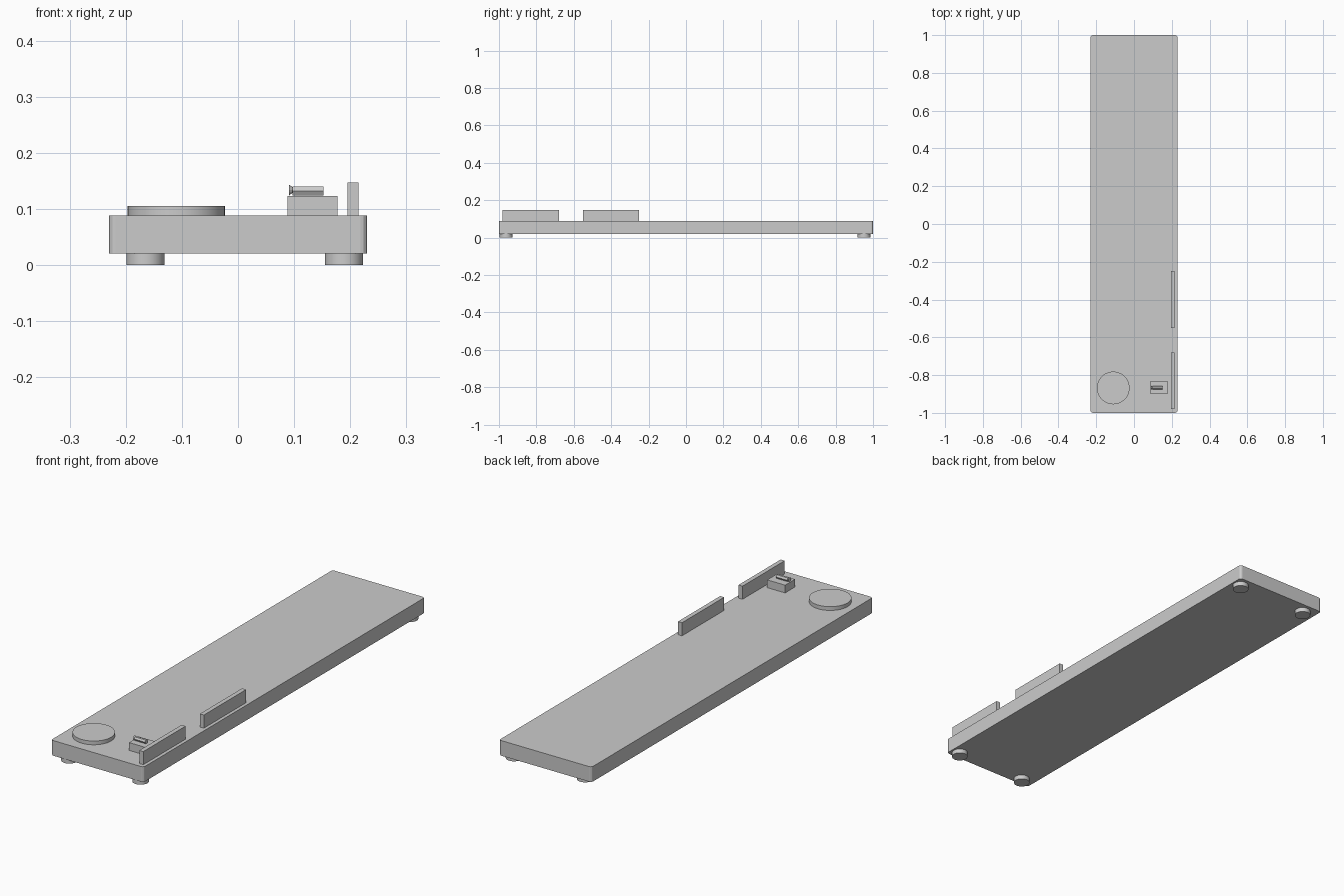
import bpy, bmesh, math
from mathutils import Matrix

if "Cube" in bpy.data.objects:
    bpy.data.objects.remove(bpy.data.objects["Cube"])


def finish(name, bm, smooth=False):
    bmesh.ops.recalc_face_normals(bm, faces=bm.faces)
    mesh = bpy.data.meshes.new(name)
    bm.to_mesh(mesh)
    bm.free()
    ob = bpy.data.objects.new(name, mesh)
    bpy.context.collection.objects.link(ob)
    if smooth:
        bpy.ops.object.select_all(action='DESELECT')
        ob.select_set(True)
        bpy.context.view_layer.objects.active = ob
        bpy.ops.object.shade_smooth_by_angle(angle=math.radians(35))
    return ob


def box(name, x0, x1, y0, y1, z0, z1, corner=0.0):
    bm = bmesh.new()
    m = Matrix.Translation(((x0 + x1) / 2, (y0 + y1) / 2, (z0 + z1) / 2))
    m = m @ Matrix.Diagonal((x1 - x0, y1 - y0, z1 - z0, 1))
    bmesh.ops.create_cube(bm, size=1, matrix=m)
    if corner:
        upright = [e for e in bm.edges
                   if abs(e.verts[0].co.z - e.verts[1].co.z) > 1e-4]
        bmesh.ops.bevel(bm, geom=upright, offset=corner, segments=3,
                        profile=0.5, affect='EDGES')
    return finish(name, bm)


def disc(name, x, y, z0, z1, r, sides):
    bm = bmesh.new()
    bmesh.ops.create_cone(bm, cap_ends=True, segments=sides, radius1=r, radius2=r,
                          depth=z1 - z0,
                          matrix=Matrix.Translation((x, y, (z0 + z1) / 2)))
    return finish(name, bm, True)


def rod(name, x0, x1, y, z, r0, r1, sides):
    bm = bmesh.new()
    m = Matrix.Translation(((x0 + x1) / 2, y, z)) @ Matrix.Rotation(math.pi / 2, 4, 'Y')
    bmesh.ops.create_cone(bm, cap_ends=True, segments=sides, radius1=r0, radius2=r1,
                          depth=x1 - x0, matrix=m)
    return finish(name, bm)


# Long base slab with softened corners
box("base", -0.23, 0.23, -1, 1, 0.02, 0.088, 0.012)

# Round feet
for x in (-0.165, 0.189):
    for y in (-0.962, 0.952):
        disc("foot", x, y, 0, 0.021, 0.034, 32)

# Round pad
disc("round_pad", -0.11, -0.868, 0.087, 0.105, 0.0865, 48)

# Upright side fences
for y0 in (-0.98, -0.55):
    box("fence", 0.195, 0.215, y0, y0 + 0.3, 0.087, 0.147)

# Block with a lever and flared tip
box("lever_block", 0.088, 0.177, -0.9, -0.83, 0.087, 0.123)
rod("lever", 0.097, 0.152, -0.867, 0.132, 0.0095, 0.0095, 6)
rod("lever_tip", 0.091, 0.099, -0.867, 0.1335, 0.0095, 0.004, 12)
